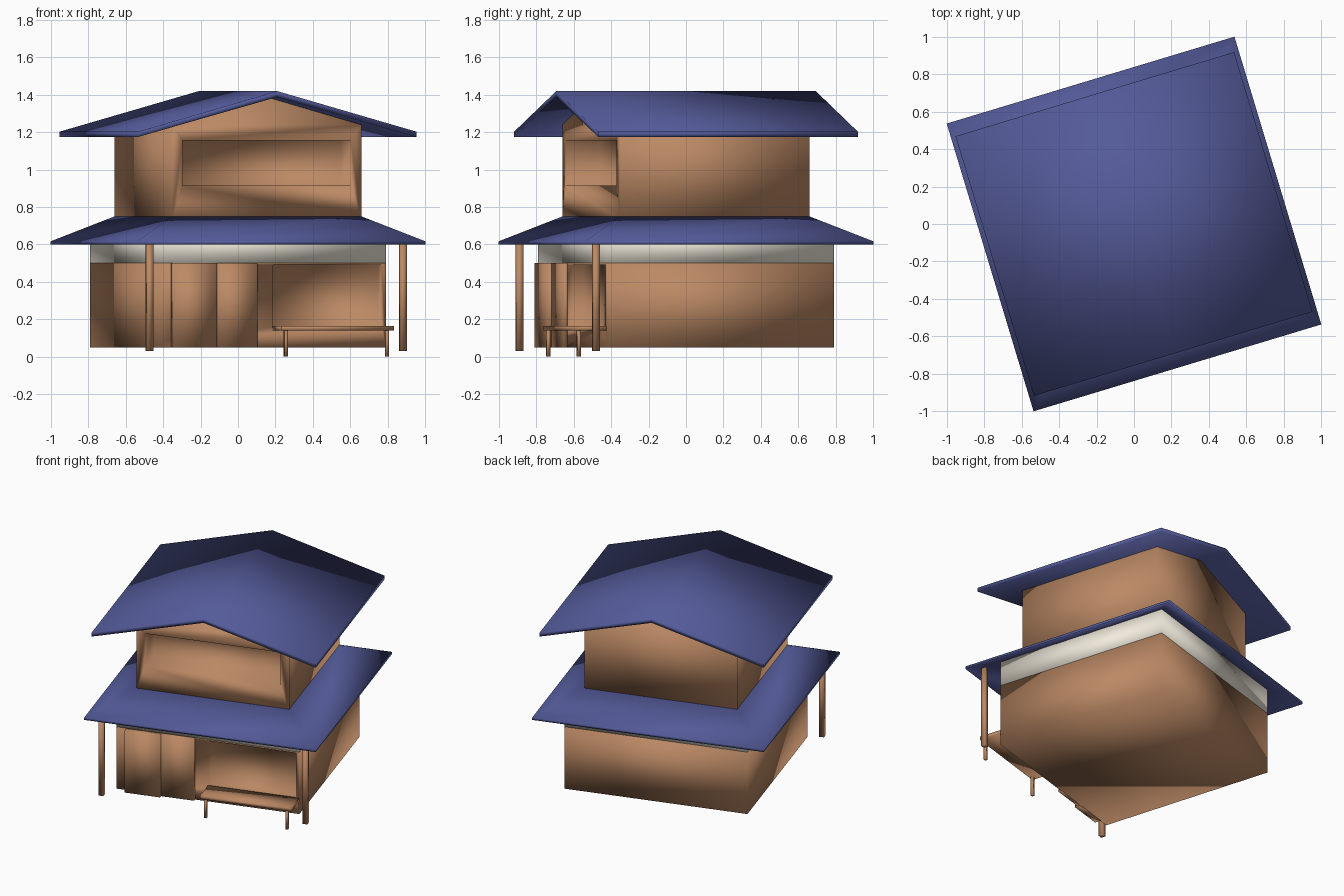
import bpy, bmesh, math

if "Cube" in bpy.data.objects:
    bpy.data.objects.remove(bpy.data.objects["Cube"])

TURN = math.radians(16.8)   # whole house is turned about z


def material(name, rgb):
    m = bpy.data.materials.new(name)
    m.diffuse_color = (*rgb, 1)
    m.use_nodes = True
    m.node_tree.nodes["Principled BSDF"].inputs["Base Color"].default_value = m.diffuse_color
    return m


WOOD = material("wood", (0.50, 0.25, 0.128))
ROOF = material("roof_tile", (0.087, 0.102, 0.315))
PLASTER = material("plaster", (0.88, 0.83, 0.72))


def finish(name, bm, mat):
    bmesh.ops.recalc_face_normals(bm, faces=bm.faces)
    me = bpy.data.meshes.new(name)
    bm.to_mesh(me)
    bm.free()
    ob = bpy.data.objects.new(name, me)
    bpy.context.collection.objects.link(ob)
    ob.rotation_euler.z = TURN
    me.materials.append(mat)
    me.shade_smooth()
    return ob


def loft(name, rings, mat, closed=False):
    """Join equal-length point rings; cap both ends, or close into a ring shell."""
    bm = bmesh.new()
    rows = [[bm.verts.new(p) for p in r] for r in rings]
    n = len(rows[0])
    pairs = list(zip(rows, rows[1:]))
    if closed:
        pairs.append((rows[-1], rows[0]))
    for a, b in pairs:
        for i in range(n):
            j = (i + 1) % n
            bm.faces.new((a[i], a[j], b[j], b[i]))
    if not closed:
        bm.faces.new(rows[0])
        bm.faces.new(rows[-1])
    return finish(name, bm, mat)


def rect(x0, x1, y0, y1, z):
    return [(x0, y0, z), (x1, y0, z), (x1, y1, z), (x0, y1, z)]


def box(name, x, y, z, mat=WOOD):
    return loft(name, [rect(*x, *y, h) for h in z], mat)


def extrude_y(name, profile, half, mat):
    return loft(name, [[(x, y, z) for x, z in profile] for y in (-half, half)], mat)


def recess(ob, x, y, z):
    cutter = box("recess_cutter", x, y, z)
    cutter.hide_render = True
    mod = ob.modifiers.new("recess", "BOOLEAN")
    mod.operation = "DIFFERENCE"
    mod.solver = "EXACT"
    mod.object = cutter
    bpy.context.view_layer.objects.active = ob
    bpy.ops.object.modifier_apply(modifier=mod.name)
    bpy.data.objects.remove(cutter)


# Ground floor with window niche and plaster band
W = 0.635
ground = box("ground_floor_wall", (-W, W), (-W, W), (0.05, 0.50))
recess(ground, (0.005, 0.61), (-0.8, -W + 0.06), (0.16, 0.49))
box("plaster_band", (-W, W), (-W, W), (0.50, 0.68), PLASTER)

# Sliding door panels
box("door_panel_outer", (-0.565, -0.32), (-0.676, -0.63), (0.05, 0.50))
box("door_panel_inner", (-0.32, -0.09), (-0.655, -0.63), (0.05, 0.50))

# Skirt roof around the upper floor: a thin sloping shell
E, U = 0.8035, 0.53
loft("lower_roof", [rect(-h, h, -h, h, z) for h, z in
                    ((E, 0.60), (E, 0.617), (U, 0.75), (U, 0.733))], ROOF, closed=True)

# Upper floor with gable ends and balcony recess
upper = extrude_y("upper_floor_wall", [(-U, 0.735), (U, 0.735), (U, 1.24),
                                       (0, 1.388), (-U, 1.24)], U, WOOD)
recess(upper, (-0.47, 0.47), (-0.8, -U + 0.19), (0.915, 1.155))

# Gable roof
extrude_y("upper_roof", [(-0.778, 1.175), (0, 1.388), (0.778, 1.175),
                         (0.778, 1.203), (0, 1.42), (-0.778, 1.203)], 0.725, ROOF)

# Porch posts
for side, x in (("left", -0.71), ("right", 0.705)):
    box(f"porch_post_{side}", (x - 0.017, x + 0.017), (-0.733, -0.699), (0.03, 0.62))

# Bench
box("bench_seat", (0.0, 0.631), (-0.80, -0.63), (0.14, 0.165))
for side, x in (("left", 0.032), ("right", 0.597)):
    box(f"bench_leg_{side}", (x - 0.009, x + 0.009), (-0.788, -0.770), (0.0, 0.145))
